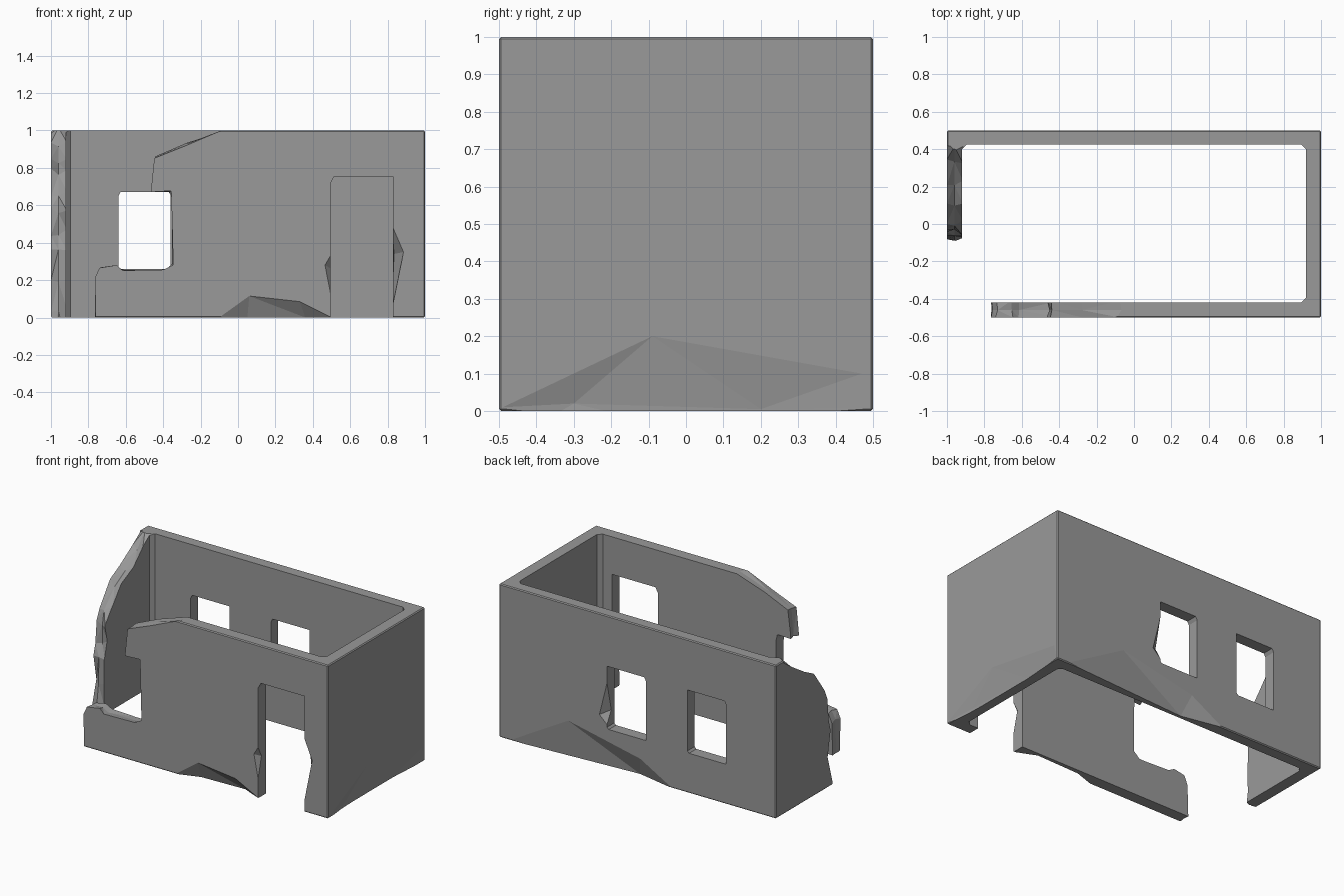
import bpy, bmesh, random
from mathutils import Vector

if "Cube" in bpy.data.objects:
    bpy.data.objects.remove(bpy.data.objects["Cube"])

random.seed(11)


def make(name, bm):
    bmesh.ops.recalc_face_normals(bm, faces=bm.faces)
    me = bpy.data.meshes.new(name)
    bm.to_mesh(me)
    bm.free()
    ob = bpy.data.objects.new(name, me)
    bpy.context.collection.objects.link(ob)
    ob.data.materials.append(stone)
    return ob


def box(name, lo, hi, bevel, vertical_only=False):
    bm = bmesh.new()
    bmesh.ops.create_cube(bm, size=1)
    lo, hi = Vector(lo), Vector(hi)
    for v in bm.verts:
        v.co = Vector([(lo[i] + hi[i]) / 2 + v.co[i] * (hi[i] - lo[i]) for i in range(3)])
    edges = [e for e in bm.edges if not vertical_only
             or abs(e.verts[0].co.z - e.verts[1].co.z) > 0.1]
    bmesh.ops.bevel(bm, geom=edges, offset=bevel, segments=1, affect='EDGES')
    return make(name, bm)


def prism(name, profile, axis, layers, rough=0.0):
    """Profile swept along x or y; inner layers shift randomly for a broken edge."""
    bm = bmesh.new()
    rings = []
    for k, d in enumerate(layers):
        ring = []
        for a, z in profile:
            if k not in (0, len(layers) - 1) and rough:
                a += random.uniform(-rough, rough)
                z += random.uniform(-rough, rough)
            ring.append(bm.verts.new((d, a, z) if axis == 'x' else (a, d, z)))
        rings.append(ring)
    n = len(profile)
    for r, s in zip(rings, rings[1:]):
        for i in range(n):
            j = (i + 1) % n
            bm.faces.new((r[i], r[j], s[j], s[i]))
    bm.faces.new(rings[0])
    bm.faces.new(rings[-1])
    bmesh.ops.triangulate(bm, faces=bm.faces[:])
    return make(name, bm)


def chip(name, out, face_pts, deep_pts):
    """Convex wedge that knocks a flake off a wall face."""
    out, down = Vector(out) * 0.1, Vector((0, 0, -0.1))
    bm = bmesh.new()
    for pts, push in ((face_pts, out), (deep_pts, Vector())):
        for p in map(Vector, pts):
            for q in [p, p + push] + ([p + down, p + down + push] if p.z <= 0.01 else []):
                bm.verts.new(q)
    bmesh.ops.remove_doubles(bm, verts=bm.verts[:], dist=1e-5)
    res = bmesh.ops.convex_hull(bm, input=bm.verts[:])
    junk = {g for g in res['geom_interior'] + res['geom_unused']
            if isinstance(g, bmesh.types.BMVert)}
    bmesh.ops.delete(bm, geom=list(junk), context='VERTS')
    return make(name, bm)


def opening(name, x0, x1, z0, z1, y0, y1, c=0.012):
    prof = [(x0, z0), (x1 - c, z0), (x1, z0 + c), (x1, z1),
            (x0 + c, z1), (x0, z1 - c * 1.8)]
    return prism(name, prof, 'y', [y0, y1])


# Dark grey stone
stone = bpy.data.materials.new("stone")
stone.diffuse_color = (0.32, 0.32, 0.32, 1)
stone.use_nodes = True
stone.node_tree.nodes["Principled BSDF"].inputs["Base Color"].default_value = stone.diffuse_color

# Solid block that becomes the four walls
walls = box("ruined_walls", (-1, -.5, 0), (1, .5, 1), 0.006)
cutters = [box("room_hollow", (-.92, -.42, -.3), (.92, .425, 1.3), 0.025, True)]

# Two rear windows and the front doorway
for x in (-.64, -.06):
    cutters.append(opening("window_hole", x, x + .28, .26, .67, .36, .6))
cutters.append(opening("door_hole", .495, .83, -.2, .755, -.6, -.34, 0.02))

# Collapsed front left part, broken through a former window
cutters.append(prism("front_break", [
    (-1.2, -.2), (-.765, -.2), (-.765, .21), (-.735, .265), (-.65, .275), (-.61, .255),
    (-.39, .25), (-.35, .29), (-.365, .64), (-.36, .675), (-.46, .68), (-.448, .86),
    (-.27, .925), (-.07, 1.005), (-.05, 1.2), (-1.2, 1.2)],
    'y', [-.6, -.5, -.46, -.41, -.36], 0.009))

# Collapsed left wall with a ragged slope
cutters.append(prism("left_break", [
    (-.7, -.2), (-.08, -.2), (-.075, .03), (-.05, .2), (-.065, .35), (-.03, .45),
    (-.045, .57), (.01, .66), (.1, .78), (.22, .83), (.33, .93), (.42, 1.0),
    (.44, 1.2), (-.7, 1.2)],
    'x', [-1.1, -1.0, -.96, -.915, -.82], 0.02))

# Flakes off the wall feet
cutters.append(chip("front_foot_chip", (0, -1, 0),
    [(-.1, -.5, 0), (.06, -.5, .115), (.33, -.5, .085), (.5, -.5, 0)],
    [(.05, -.45, 0), (.36, -.44, 0)]))
cutters.append(chip("rear_foot_chip", (0, 1, 0),
    [(.92, .5, 0), (.5, .5, .24), (.2, .5, .17), (-.02, .5, .13), (-.25, .5, 0)],
    [(.5, .475, 0), (.02, .445, 0)]))
cutters.append(chip("side_foot_chip", (1, 0, 0),
    [(1, -.49, .01), (1, -.09, .2), (1, .47, .1), (1, .49, .01)],
    [(.98, -.3, .02), (.98, .2, .005)]))

# Flakes off the window and door edges
cutters.append(chip("window_edge_chip", (0, 1, 0),
    [(.2, .5, .27), (.275, .5, .34), (.2, .5, .64)], [(.2, .44, .38)]))
cutters.append(chip("door_edge_chip", (0, -1, 0),
    [(.82, -.5, .03), (.885, -.5, .35), (.82, -.5, .5)], [(.82, -.43, .05), (.835, -.42, .34)]))
cutters.append(chip("door_left_chip", (0, -1, 0),
    [(.5, -.5, .1), (.465, -.5, .28), (.5, -.5, .34)], [(.5, -.46, .26)]))

# Carve everything out, then remove the cutters
bpy.context.view_layer.objects.active = walls
for c in cutters:
    c.hide_render = True
    m = walls.modifiers.new("cut", 'BOOLEAN')
    m.operation = 'DIFFERENCE'
    m.solver = 'EXACT'
    m.object = c
    bpy.ops.object.modifier_apply(modifier=m.name)
for c in cutters:
    bpy.data.objects.remove(c)
